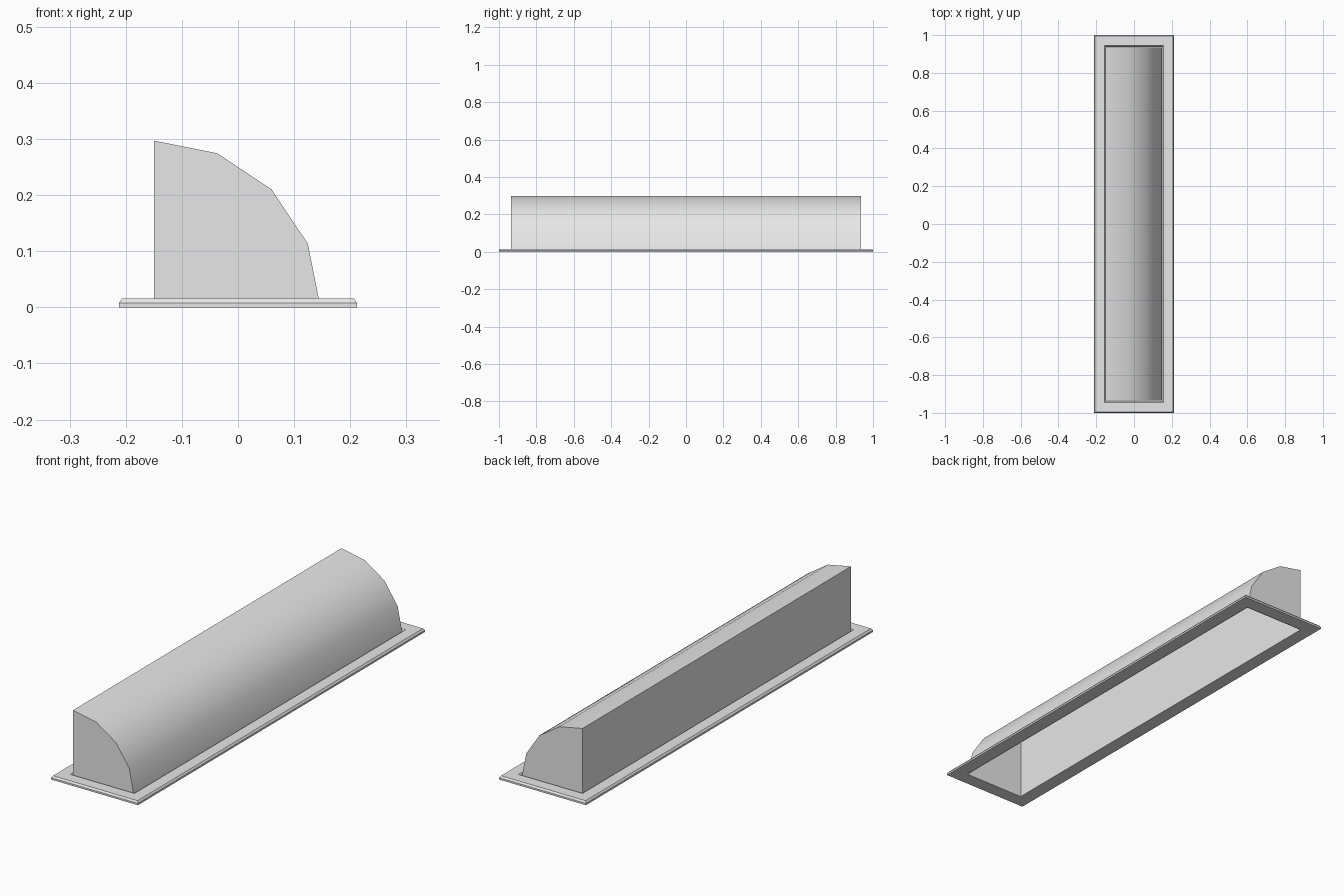
import bpy, bmesh, math

cube = bpy.data.objects.get("Cube")
if cube:
    bpy.data.objects.remove(cube, do_unlink=True)

grey = bpy.data.materials.new("light_grey")
grey.use_nodes = True
grey.diffuse_color = (0.8, 0.8, 0.8, 1)
grey.node_tree.nodes["Principled BSDF"].inputs["Base Color"].default_value = (0.8, 0.8, 0.8, 1)


def finish(name, bm):
    """Turn a bmesh into a named object, smooth where the angle is shallow."""
    mesh = bpy.data.meshes.new(name)
    bm.to_mesh(mesh)
    bm.free()
    mesh.materials.append(grey)
    ob = bpy.data.objects.new(name, mesh)
    bpy.context.collection.objects.link(ob)
    bpy.ops.object.select_all(action='DESELECT')
    ob.select_set(True)
    bpy.context.view_layer.objects.active = ob
    bpy.ops.object.shade_smooth_by_angle(angle=math.radians(30))
    return ob


# Quarter-round hood: hollow sheet, open underneath
RADIUS, BACK_X, HALF_LEN, STEPS = 0.297, -0.15, 0.935, 4
profile = [(BACK_X, 0.0)]
for i in range(STEPS + 1):
    a = math.pi / 2 * (1 - i / STEPS)
    profile.append((BACK_X + RADIUS * math.cos(a), RADIUS * math.sin(a)))

bm = bmesh.new()
front = [bm.verts.new((x, -HALF_LEN, z)) for x, z in profile]
back = [bm.verts.new((x, HALF_LEN, z)) for x, z in profile]
for i in range(len(profile) - 1):
    bm.faces.new((front[i], back[i], back[i + 1], front[i + 1]))
bm.faces.new(front)
bm.faces.new(back[::-1])
finish("hood", bm)

# Flat mounting flange: chamfered section carried round a rectangle
HALF_X, HALF_Y, WIDTH, HEIGHT, CHAMFER = 0.212, 1.0, 0.062, 0.016, 0.006
section = [(0, 0), (0, 0.008), (CHAMFER, HEIGHT),
           (WIDTH - CHAMFER, HEIGHT), (WIDTH, 0.008), (WIDTH, 0)]

bm = bmesh.new()
rings = []
for inset, z in section:
    x, y = HALF_X - inset, HALF_Y - inset
    rings.append([bm.verts.new((sx * x, sy * y, z))
                  for sx, sy in ((-1, -1), (1, -1), (1, 1), (-1, 1))])
for k, ring in enumerate(rings):
    nxt = rings[(k + 1) % len(rings)]
    for i in range(4):
        j = (i + 1) % 4
        bm.faces.new((ring[i], ring[j], nxt[j], nxt[i]))
bmesh.ops.recalc_face_normals(bm, faces=bm.faces)
finish("mounting_flange", bm)
